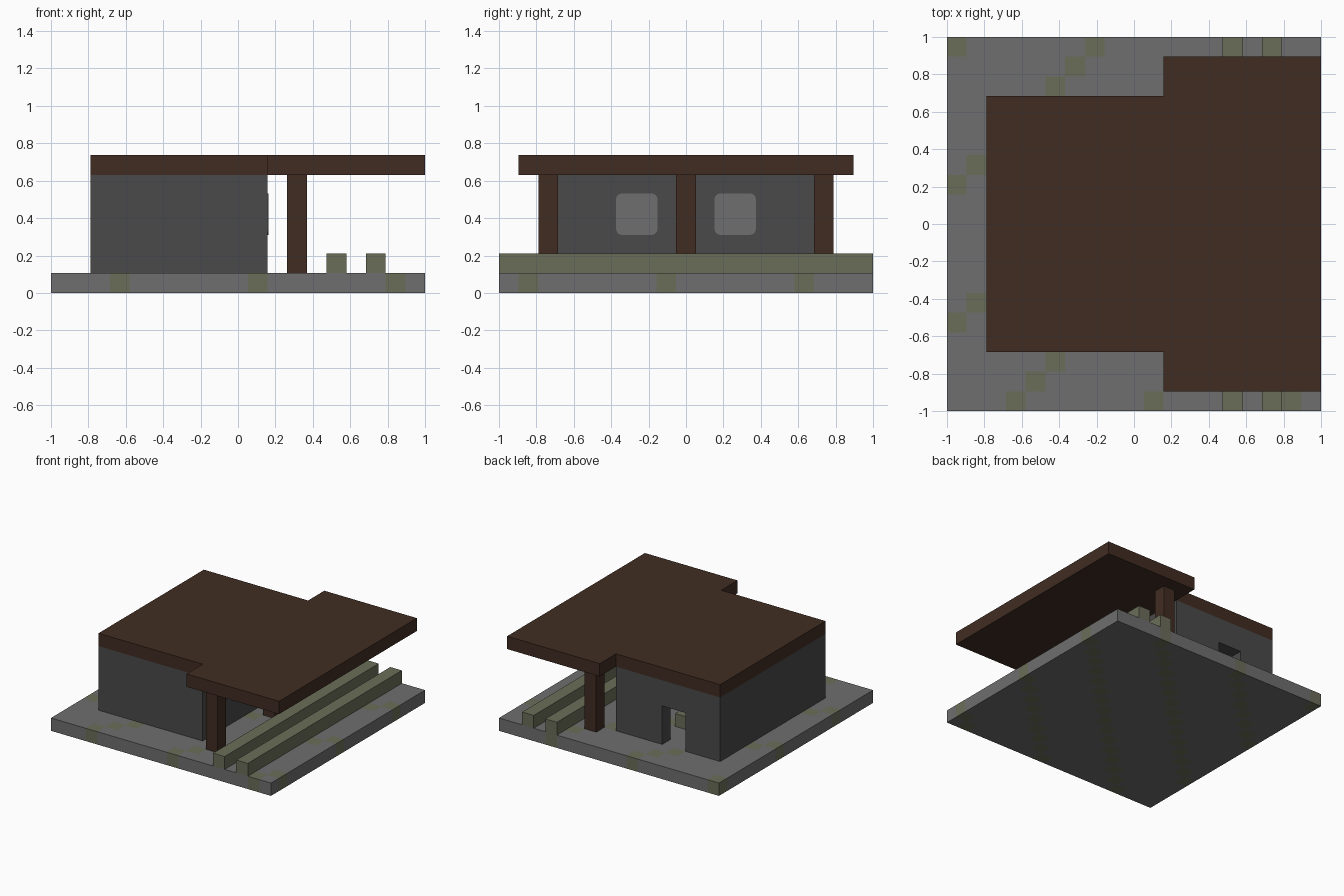
import bpy, bmesh, math
from mathutils import Vector

U = 2 / 19  # one building module; the plot is 19 x 19 modules

if "Cube" in bpy.data.objects:
    bpy.data.objects.remove(bpy.data.objects["Cube"], do_unlink=True)


def srgb(r, g, b):
    return tuple(((c / 255 + 0.055) / 1.055) ** 2.4 for c in (r, g, b)) + (1,)


def material(name, color):
    m = bpy.data.materials.new(name)
    m.use_nodes = True
    m.diffuse_color = color
    bsdf = m.node_tree.nodes["Principled BSDF"]
    bsdf.inputs["Base Color"].default_value = color
    bsdf.inputs["Roughness"].default_value = 0.9
    return m


stone = material("grey stone", srgb(110, 110, 110))
moss = material("mossy stone", srgb(107, 109, 89))
brick = material("dark wall", srgb(74, 74, 74))
timber = material("dark timber", srgb(64, 44, 34))
glass = material("window grey", srgb(110, 110, 110))


def place(p):
    """Module coordinates to model coordinates."""
    return Vector((p[0] * U - 1, p[1] * U - 1, p[2] * U))


def finish(name, bm, *mats):
    bmesh.ops.recalc_face_normals(bm, faces=bm.faces)
    mesh = bpy.data.meshes.new(name)
    bm.to_mesh(mesh)
    bm.free()
    for m in mats:
        mesh.materials.append(m)
    obj = bpy.data.objects.new(name, mesh)
    bpy.context.collection.objects.link(obj)
    return obj


def prism(name, points, direction, mat):
    """Extrude a flat outline, given in modules, along a direction."""
    bm = bmesh.new()
    face = bm.faces.new([bm.verts.new(place(p)) for p in points])
    ext = bmesh.ops.extrude_face_region(bm, geom=[face])
    moved = [v for v in ext["geom"] if isinstance(v, bmesh.types.BMVert)]
    bmesh.ops.translate(bm, verts=moved, vec=Vector(direction) * U)
    # Keep the starting cap so that the prism is closed
    if not face.is_valid:
        bm.faces.new([v for v in bm.verts if v not in moved])
    return finish(name, bm, mat)


def box(name, x, y, z, mat):
    outline = [(x[0], y[0], z[0]), (x[1], y[0], z[0]),
               (x[1], y[1], z[0]), (x[0], y[1], z[0])]
    return prism(name, outline, (0, 0, z[1] - z[0]), mat)


# Ground slab, with mossy blocks along every seventh diagonal
bm = bmesh.new()
bmesh.ops.create_grid(bm, x_segments=19, y_segments=19, size=1)
ext = bmesh.ops.extrude_face_region(bm, geom=bm.faces[:], use_keep_orig=True)
bmesh.ops.translate(bm, vec=(0, 0, U),
                    verts=[v for v in ext["geom"] if isinstance(v, bmesh.types.BMVert)])
bmesh.ops.recalc_face_normals(bm, faces=bm.faces)
for f in bm.faces:
    c = f.calc_center_median() - f.normal * 0.01
    column, row = math.floor((c.x + 1) / U), math.floor((c.y + 1) / U)
    f.material_index = int((column - row) % 7 == 3)
finish("ground_slab", bm, stone, moss)

# Hollow house: three plain walls and a back wall with a doorway
box("front_wall", (2, 11), (3, 4), (1, 6), brick)
box("right_wall", (2, 3), (4, 15), (1, 6), brick)
box("left_wall", (10, 11), (4, 15), (1, 6), brick)
doorway = [(2, 1), (5, 1), (5, 4), (7, 4), (7, 1), (11, 1), (11, 6), (2, 6)]
prism("back_wall", [(x, 15, z) for x, z in doorway], (0, 1, 0), brick)

# Rounded window plates facing the rails
for side, y in (("front", 6), ("back", 11)):
    bm = bmesh.new()
    bmesh.ops.create_cube(bm, size=1)
    bmesh.ops.scale(bm, verts=bm.verts, vec=(0.008, 2.1 * U, 2.1 * U))
    bmesh.ops.translate(bm, verts=bm.verts, vec=place((11, y + 1 - 0.0, 4)))
    corners = [e for e in bm.edges
               if abs(e.verts[0].co.x - e.verts[1].co.x) > 0.004]
    bmesh.ops.bevel(bm, geom=corners, offset=0.03, segments=4,
                    profile=0.5, affect='EDGES')
    finish(side + "_window", bm, glass)

# Stepped flat roof, wider over the platform
roof = [(2, 3), (11, 3), (11, 1), (19, 1), (19, 18), (11, 18), (11, 16), (2, 16)]
prism("roof", [(x, y, 6) for x, y in roof], (0, 0, 1), timber)

# Posts carrying the canopy
for where, y in (("front", 2), ("middle", 9), ("back", 16)):
    box(where + "_post", (12, 13), (y, y + 1), (1, 6), timber)

# Track rails running the full depth
for where, x in (("inner", 14), ("outer", 16)):
    box(where + "_rail", (x, x + 1), (0, 19), (1, 2), moss)

# Low stool inside the doorway
box("stool", (7, 8), (12, 13), (1, 2), moss)
